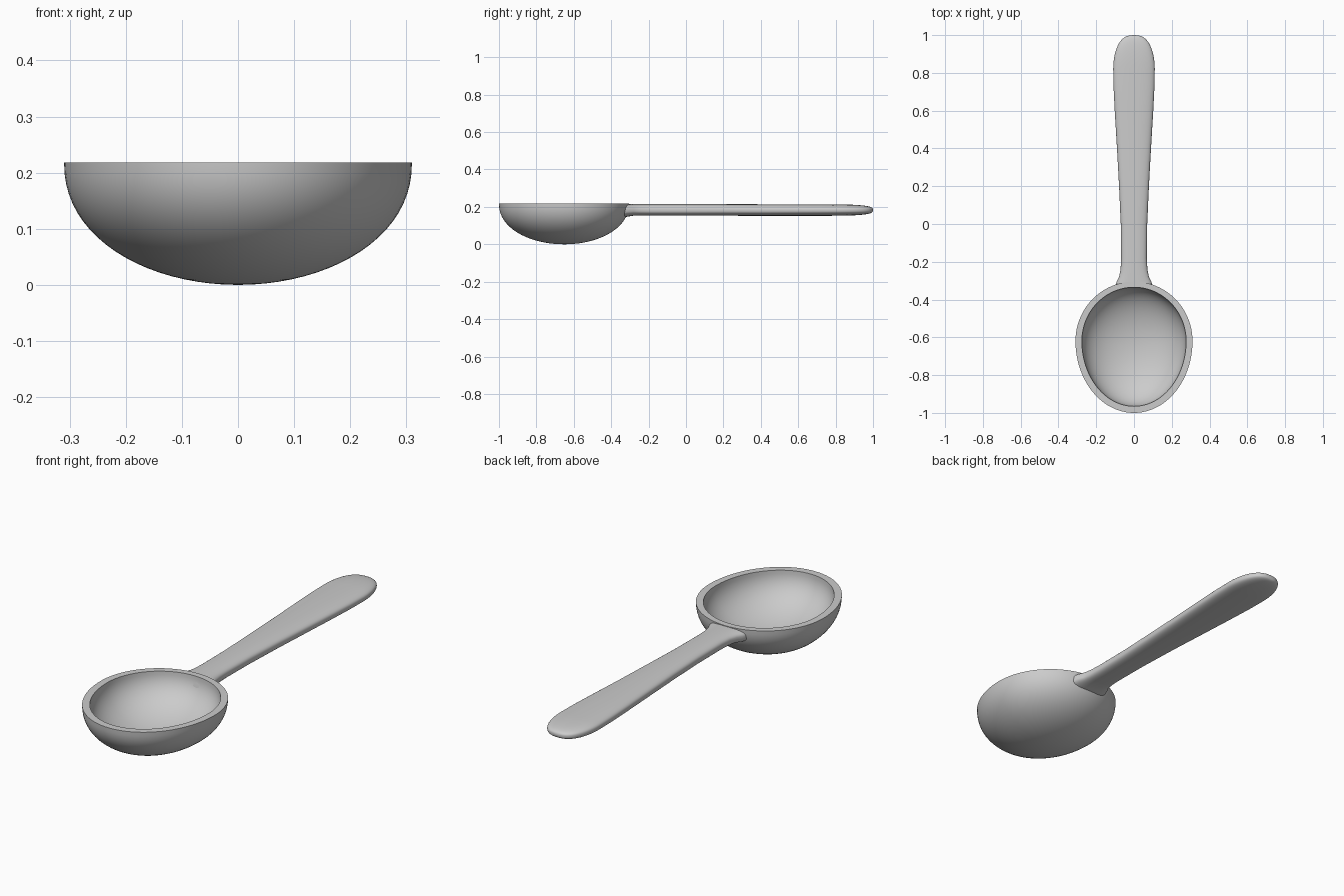
import bpy, bmesh
from math import sin, cos, pi, copysign

if "Cube" in bpy.data.objects:
    bpy.data.objects.remove(bpy.data.objects["Cube"])

RIM = 0.218


def spow(v, p):
    return copysign(abs(v) ** p, v)


def loft(name, rings, start_cap=None, end_cap=None, close_start=False):
    """Skin a list of equal-length point rings; caps may be single points."""
    bm = bmesh.new()
    rows = [[bm.verts.new(p) for p in r] for r in rings]
    n = len(rows[0])
    for a, b in zip(rows, rows[1:]):
        for i in range(n):
            j = (i + 1) % n
            bm.faces.new((a[i], a[j], b[j], b[i]))
    for row, tip in ((rows[0], start_cap), (rows[-1], end_cap)):
        if tip:
            v = bm.verts.new(tip)
            for i in range(n):
                bm.faces.new((row[i], row[(i + 1) % n], v))
    if close_start:
        bm.faces.new(rows[0])
    bmesh.ops.recalc_face_normals(bm, faces=bm.faces)
    me = bpy.data.meshes.new(name)
    bm.to_mesh(me)
    bm.free()
    ob = bpy.data.objects.new(name, me)
    bpy.context.collection.objects.link(ob)
    bpy.ops.object.select_all(action='DESELECT')
    ob.select_set(True)
    bpy.context.view_layer.objects.active = ob
    bpy.ops.object.shade_smooth_by_angle(angle=0.7)
    return ob


# Bowl: egg-shaped rings, outside from the bottom up, then down the inside
def egg(s, z, half_x, back, front, n=96):
    cy = -0.65 + 0.03 * s
    pts = []
    for i in range(n):
        t = 2 * pi * i / n
        ry = back if sin(t) > 0 else front
        pts.append((half_x * s * cos(t), cy + ry * s * sin(t), z))
    return pts


def shell(depth, *radii, steps=20):
    out = []
    for k in range(steps):
        a = pi / 2 * k / steps
        out.append(egg(cos(a), RIM - depth * sin(a) ** 0.93, *radii))
    return out


outer = shell(RIM, 0.31, 0.315, 0.38)
inner = shell(0.182, 0.276, 0.285, 0.345)
loft("bowl", outer[::-1] + inner, (0, -0.65, 0), (0, -0.65, RIM - 0.182))

# Handle: y, half width, half thickness, centre height
stations = [(-0.325, 0.104, 0.036, 0.179), (-0.305, 0.092, 0.033, 0.182),
            (-0.28, 0.079, 0.031, 0.184), (-0.24, 0.071, 0.031, 0.184),
            (-0.18, 0.068, 0.031, 0.184), (0.0, 0.070, 0.031, 0.184),
            (0.2, 0.079, 0.031, 0.184), (0.4, 0.090, 0.031, 0.183),
            (0.6, 0.102, 0.031, 0.183), (0.72, 0.108, 0.031, 0.183),
            (0.82, 0.110, 0.030, 0.183)]
# Rounded handle tip
for k in range(1, 12):
    a = pi / 2 * k / 12
    stations.append((0.82 + 0.18 * sin(a), 0.110 * cos(a) ** 0.75,
                     0.030 * cos(a) ** 0.6, 0.183))

rings = []
for idx, (y, w, h, zc) in enumerate(stations):
    ring = []
    for i in range(48):
        t = 2 * pi * i / 48
        x = w * spow(cos(t), 0.8)
        z = zc + h * spow(sin(t), 0.7)
        # first ring follows the curve of the bowl wall
        dy = -0.25 * (0.21 - z) - 1.4 * x * x if idx == 0 else 0
        ring.append((x, y + dy, z))
    rings.append(ring)
loft("handle", rings, end_cap=(0, 1.0, 0.183), close_start=True)
